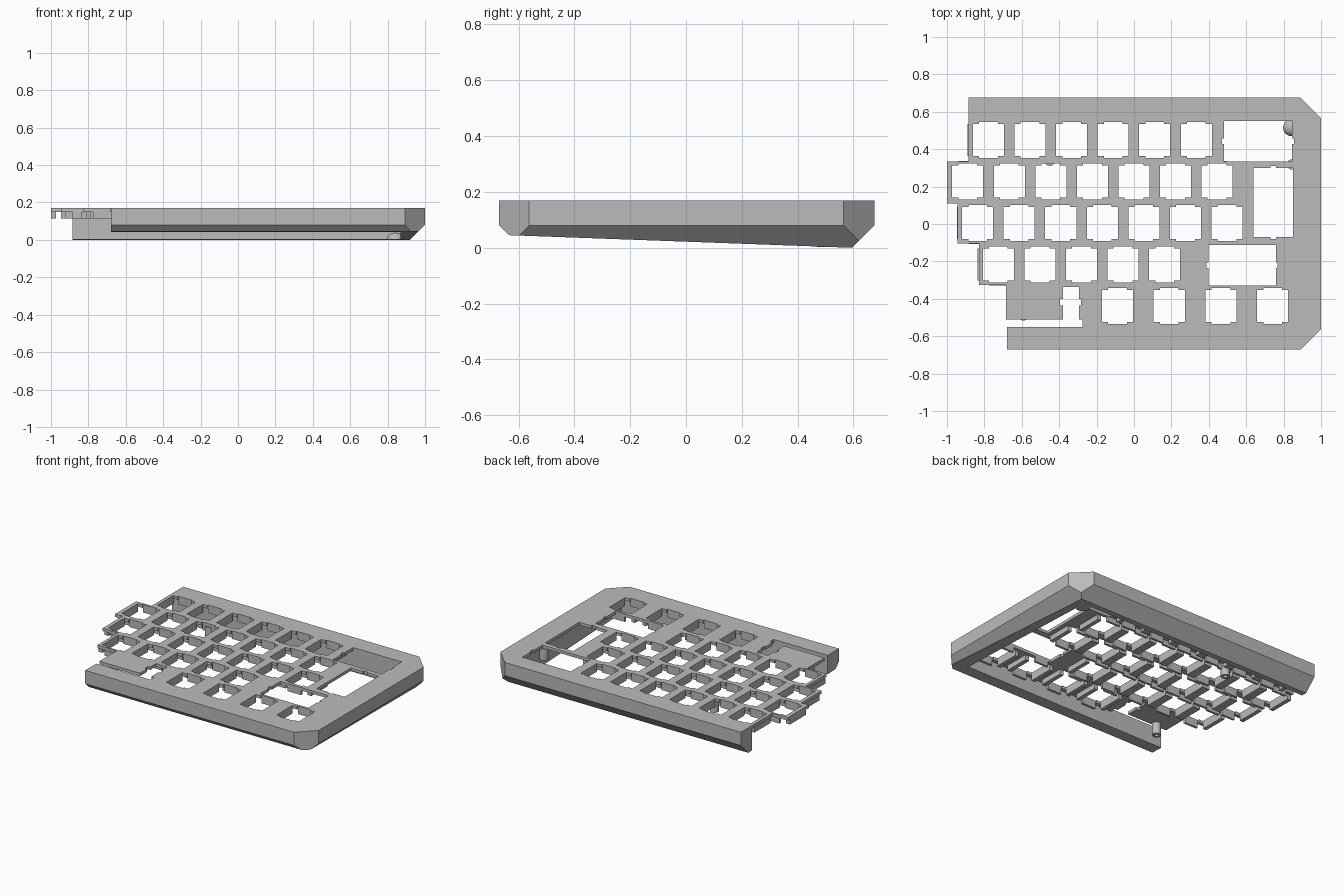
import bpy, bmesh
from mathutils import Vector

if "Cube" in bpy.data.objects:
    bpy.data.objects.remove(bpy.data.objects["Cube"])

grey = bpy.data.materials.new("case_grey")
grey.use_nodes = True
colour = (0.5, 0.5, 0.5, 1)
grey.diffuse_color = colour
grey.node_tree.nodes["Principled BSDF"].inputs["Base Color"].default_value = colour

TOP, UNDER, RIB = 0.17, 0.15, 0.115
PITCH = 0.2222
IN_X, IN_BACK, IN_FRONT = 0.87, 0.555, -0.55


def finish(name, bm):
    bmesh.ops.recalc_face_normals(bm, faces=bm.faces[:])
    mesh = bpy.data.meshes.new(name)
    bm.to_mesh(mesh)
    bm.free()
    mesh.materials.append(grey)
    obj = bpy.data.objects.new(name, mesh)
    bpy.context.collection.objects.link(obj)
    return obj


def prism(bm, pts, z0, z1):
    low = [bm.verts.new((x, y, z0)) for x, y in pts]
    high = [bm.verts.new((x, y, z1)) for x, y in pts]
    bm.faces.new(low[::-1])
    bm.faces.new(high)
    n = len(pts)
    for i in range(n):
        j = (i + 1) % n
        bm.faces.new((low[i], low[j], high[j], high[i]))


def rect(x0, x1, y0, y1):
    return [(x0, y0), (x1, y0), (x1, y1), (x0, y1)]


def notched(cx, cy, hx, hy, half, deep, sideways=False):
    """Rectangle with a centred notch on two opposite edges."""
    if sideways:
        hx, hy = hy, hx
    pts = [(-hx, -hy), (-half, -hy), (-half, -hy - deep), (half, -hy - deep),
           (half, -hy), (hx, -hy)]
    pts += [(-x, -y) for x, y in pts]
    if sideways:
        pts = [(y, -x) for x, y in pts]
    return [(cx + x, cy + y) for x, y in pts]


def cut(obj, bm):
    cutter = finish("cutter", bm)
    cutter.hide_render = True
    mod = obj.modifiers.new("cut", "BOOLEAN")
    mod.operation, mod.solver, mod.object = "DIFFERENCE", "EXACT", cutter
    bpy.context.view_layer.objects.active = obj
    bpy.ops.object.modifier_apply(modifier=mod.name)
    bpy.data.objects.remove(cutter)


def slice_off(bm, point, normal):
    cutres = bmesh.ops.bisect_plane(bm, geom=bm.verts[:] + bm.edges[:] + bm.faces[:],
                                    plane_co=point, plane_no=normal, clear_outer=True)
    edges = [e for e in cutres["geom_cut"] if isinstance(e, bmesh.types.BMEdge)]
    bmesh.ops.contextual_create(bm, geom=edges)


# Outer rim: vertical sides, undercut bevel, clipped corners, sloping base
bm = bmesh.new()
rings = []
for z, inset in ((TOP, 0), (0.08, 0), (-0.02, 0.1)):
    rings.append([bm.verts.new((x, y, z)) for x, y in
                  rect(-0.885, 1 - inset, -0.67 + inset, 0.675 - inset)])
for a, b in zip(rings, rings[1:]):
    for i in range(4):
        j = (i + 1) % 4
        bm.faces.new((a[i], a[j], b[j], b[i]))
bm.faces.new(rings[0])
bm.faces.new(rings[-1])
bmesh.ops.recalc_face_normals(bm, faces=bm.faces[:])
slice_off(bm, Vector((1, 0.565, 0)), Vector((1, 1, 0)))
slice_off(bm, Vector((1, -0.562, 0)), Vector((1, -1, 0)))
slice_off(bm, Vector((0, 0.59, 0)), Vector((0, -0.0367, -1)))
rim = finish("outer_rim", bm)

# Open the middle and shorten the front wall
bm = bmesh.new()
prism(bm, [(-2, -2), (-0.68, -2), (-0.68, IN_FRONT), (IN_X, IN_FRONT),
           (IN_X, IN_BACK), (-2, IN_BACK)], -1, 1)
cut(rim, bm)

# Key plate with stepped left edge
bm = bmesh.new()
prism(bm, [(IN_X, IN_BACK), (-0.885, IN_BACK), (-0.885, 0.335), (-1, 0.335),
           (-1, 0.11), (-0.945, 0.11), (-0.945, -0.105), (-0.83, -0.105),
           (-0.83, -0.325), (-0.685, -0.325), (-0.685, -0.51), (-0.38, -0.51),
           (-0.38, -0.338), (-0.295, -0.338), (-0.295, -0.51), (-0.275, -0.51),
           (-0.275, IN_FRONT), (IN_X, IN_FRONT)], UNDER, TOP)
plate = finish("key_plate", bm)

# Key positions: first x, y, count, spacing
rows = [(-0.778, 0.449, 6, PITCH), (-0.889, 0.227, 7, PITCH),
        (-0.836, 0.005, 7, PITCH), (-0.725, -0.217, 5, PITCH),
        (-0.088, -0.439, 4, 0.2765)]
keys = [(x + i * step, y) for x, y, n, step in rows for i in range(n)]

bm = bmesh.new()
for x, y in keys:
    prism(bm, notched(x, y, 0.083, 0.086, 0.05, 0.01), 0, 1)
prism(bm, notched(0.663, 0.442, 0.182, 0.108, 0.015, 0.01, True), 0, 1)
prism(bm, notched(0.578, -0.22, 0.18, 0.108, 0.015, 0.01, True), 0, 1)
prism(bm, notched(0.745, 0.115, 0.105, 0.184, 0.015, 0.01), 0, 1)
prism(bm, rect(-0.395, -0.284, -0.435, -0.4), 0, 1)
cut(plate, bm)

# Ribs hanging below the plate around every key opening
bm = bmesh.new()
for x, y in keys:
    for s in (-1, 1):
        a, b = sorted((x + s * 0.083, x + s * 0.111))
        prism(bm, rect(a, b, y - 0.086, y + 0.086), RIB, UNDER)
        a, b = sorted((y + s * 0.096, y + s * 0.111))
        prism(bm, rect(x - 0.05, x + 0.05, a, b), RIB, UNDER)
finish("key_ribs", bm)

# Hollow screw posts under the plate
for name, x, y in (("back_post", -0.45, 0.338), ("front_post", -0.59, -0.488),
                   ("side_post", 0.845, 0.318)):
    bm = bmesh.new()
    bmesh.ops.create_cone(bm, cap_ends=True, segments=24, radius1=0.028,
                          radius2=0.028, depth=0.08)
    bmesh.ops.translate(bm, verts=bm.verts[:], vec=(x, y, 0.11))
    post = finish(name, bm)
    bm = bmesh.new()
    bmesh.ops.create_cone(bm, cap_ends=True, segments=16, radius1=0.013,
                          radius2=0.013, depth=0.08)
    bmesh.ops.translate(bm, verts=bm.verts[:], vec=(x, y, 0.08))
    cut(post, bm)

# Rounded boss in the back corner
bm = bmesh.new()
bmesh.ops.create_uvsphere(bm, u_segments=24, v_segments=16, radius=0.045)
slice_off(bm, Vector((0, 0, 0)), Vector((0, 0, -1)))
bmesh.ops.scale(bm, verts=bm.verts[:], vec=(1, 1, 0.8))
bmesh.ops.translate(bm, verts=bm.verts[:], vec=(0.842, 0.515, 0.003))
finish("corner_boss", bm)

# Smooth only the round parts
for name in ("back_post", "front_post", "side_post", "corner_boss"):
    bpy.ops.object.select_all(action="DESELECT")
    obj = bpy.data.objects[name]
    obj.select_set(True)
    bpy.context.view_layer.objects.active = obj
    bpy.ops.object.shade_smooth_by_angle()
